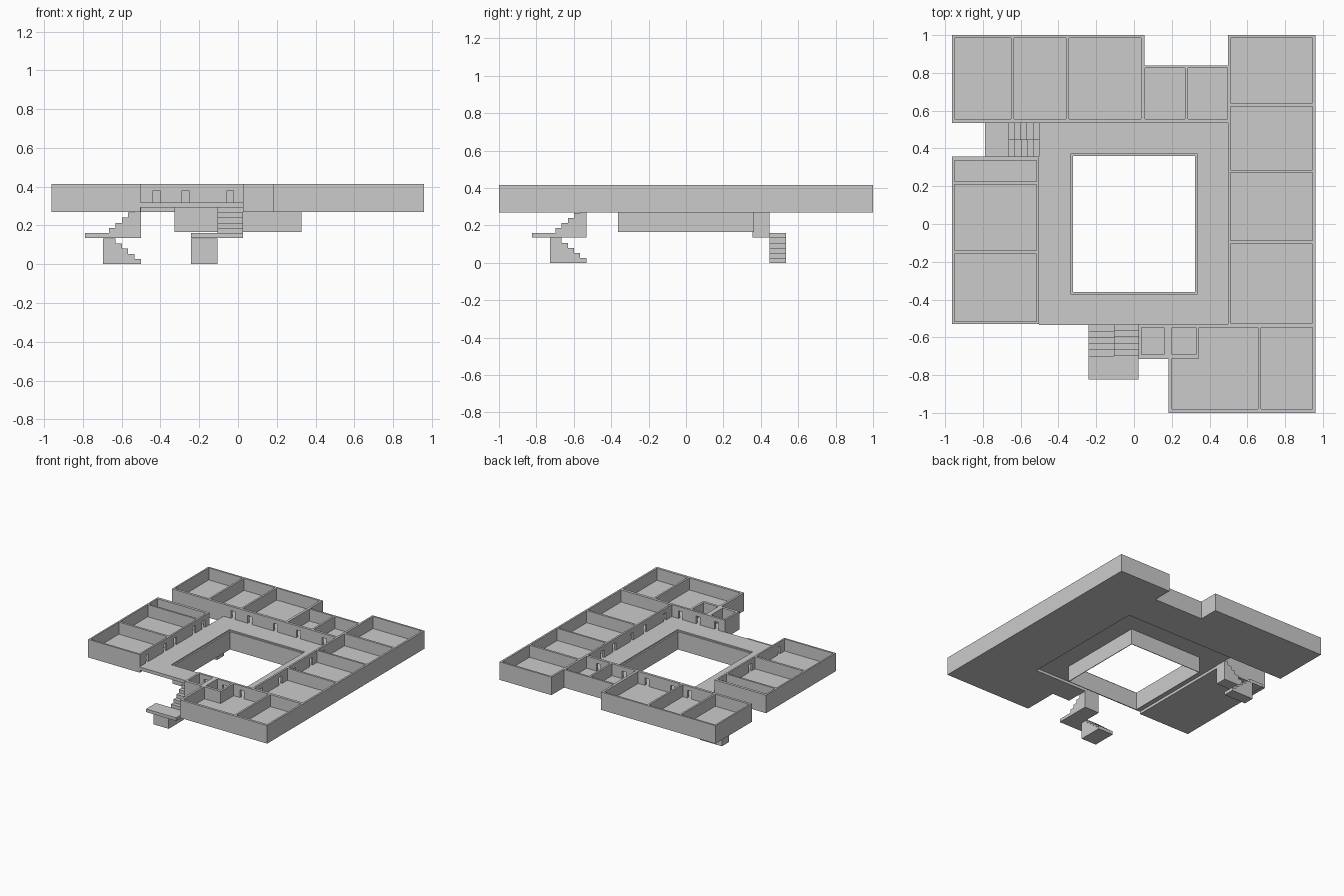
import bpy, bmesh

if "Cube" in bpy.data.objects:
    bpy.data.objects.remove(bpy.data.objects["Cube"])

Z0, ZF, ZT = 0.27, 0.318, 0.415     # underside, floor level, wall top


def make(name, solids):
    """Mesh object from prisms: each is (bottom points, extrusion vector)."""
    bm = bmesh.new()
    for pts, vec in solids:
        f = bm.faces.new([bm.verts.new(p) for p in pts])
        r = bmesh.ops.extrude_face_region(bm, geom=[f])
        bmesh.ops.translate(bm, vec=vec, verts=[v for v in r["geom"] if isinstance(v, bmesh.types.BMVert)])
    bmesh.ops.recalc_face_normals(bm, faces=bm.faces)
    me = bpy.data.meshes.new(name)
    bm.to_mesh(me)
    bm.free()
    ob = bpy.data.objects.new(name, me)
    bpy.context.collection.objects.link(ob)
    return ob


def prism(pts, z0, z1):
    return [(x, y, z0) for x, y in pts], (0, 0, z1 - z0)


def rect(x0, x1, y0, y1, z0, z1):
    return prism([(x0, y0), (x1, y0), (x1, y1), (x0, y1)], z0, z1)


def cut(ob, solids):
    cutter = make("cutter", solids)
    cutter.hide_render = True
    m = ob.modifiers.new("cut", "BOOLEAN")
    m.operation, m.solver, m.object = "DIFFERENCE", "EXACT", cutter
    bpy.context.view_layer.objects.active = ob
    bpy.ops.object.modifier_apply(modifier=m.name)
    bpy.data.objects.remove(cutter)


def rooms(rects):
    return [rect(*r, ZF, ZT + 0.1) for r in rects]


DOOR_W, DOOR_TOP = 0.018, 0.38      # half width, lintel height

# Main wing wrapping the north, east and south sides
main = make("main_wing", [prism([
    (-.963, .535), (.497, .535), (.497, -.53), (.025, -.53), (.025, -.715), (.182, -.715),
    (.182, -1), (.96, -1), (.96, 1), (.497, 1), (.497, .84), (.055, .84), (.055, 1), (-.963, 1)],
    Z0, ZT)])
north = [(-.95, -.65, .555, .985), (-.635, -.36, .555, .985), (-.345, .037, .555, .985),
         (.058, .27, .555, .825), (.285, .495, .555, .825)]
east = [(.512, .945, a, b) for a, b in [(.64, .985), (.287, .622), (-.088, .272), (-.525, -.105)]]
south = [(.672, .945, -.98, -.547), (.04, .16, -.692, -.547), (.2, .328, -.692, -.547)]
l_room = prism([(.2, -.98), (.657, -.98), (.657, -.547), (.345, -.547), (.345, -.713), (.2, -.713)],
               ZF, ZT + 0.1)
cut(main, rooms(north + east + south) + [l_room])

# Doorways from the main wing to the corridor
doors = [rect(x - DOOR_W, x + DOOR_W, .52, .57, ZF, DOOR_TOP) for x in (-.42, -.27, -.04, .165, .39)]
doors += [rect(.48, .53, y - DOOR_W, y + DOOR_W, ZF, DOOR_TOP) for y in (.35, -.02, .2, -.44, -.19)]
doors += [rect(x - DOOR_W, x + DOOR_W, -.56, -.515, ZF, DOOR_TOP) for x in (.1, .264, .42)]
cut(main, doors)

# West wing with its rooms and doorways
west = make("west_wing", [rect(-.963, -.503, -.53, .357, Z0, ZT)])
cut(west, rooms([(-.95, -.517, a, b) for a, b in [(.225, .335), (-.14, .21), (-.515, -.158)]]))
cut(west, [rect(-.53, -.49, y - DOOR_W, y + DOOR_W, ZF, DOOR_TOP) for y in (-.44, -.21, -.08, .16, .28)])


def ring(name, ox, oy, ix, iy, z0, z1):
    """Rectangular frame around the courtyard."""
    return make(name, [rect(-ox, ox, -oy, -iy, z0, z1), rect(-ox, ox, iy, oy, z0, z1),
                       rect(-ox, -ix, -iy, iy, z0, z1), rect(ix, ox, -iy, iy, z0, z1)])


# Raised corridor floor, recessed rim and courtyard skirt
ring("corridor_floor", .503, .535, .335, .37, .292, ZF)
ring("courtyard_rim", .335, .37, .323, .359, .292, .308)
ring("courtyard_skirt", .328, .364, .323, .359, .165, .292)

RUN, RISE, N = 0.033, 0.0268, 5


def stairs(name, place, upper, lower):
    """Dog-leg stairs; s is the distance outwards from the corridor edge."""
    low, up = [(0, 0)], [(0, .135)]
    for i in range(N):
        low += [(RUN * i, RISE * (i + 1)), (RUN * (i + 1), RISE * (i + 1))]
        up += [(RUN * i, .16 + RISE * (N - i)), (RUN * (i + 1), .16 + RISE * (N - i))]
    low += [(.195, RISE * N), (.195, 0)]
    up += [(RUN * N, .135)]
    land = [(RUN * N, .135), (.29, .135), (.29, .16), (RUN * N, .16)]
    span = (min(upper + lower), max(upper + lower))
    for part, prof, (w0, w1) in (("lower_flight", low, lower), ("upper_flight", up, upper),
                                 ("landing", land, span)):
        pts = [place(s, w0, z) for s, z in prof]
        a, b = place(0, w0, 0), place(0, w1, 0)
        make(name + "_" + part, [(pts, tuple(q - p for p, q in zip(a, b)))])


# Front and west staircases
stairs("front_stairs", lambda s, w, z: (w, -.533 - s, z), (-.107, .025), (-.242, -.107))
stairs("west_stairs", lambda s, w, z: (-.5 - s, w, z), (.355, .447), (.447, .535))
